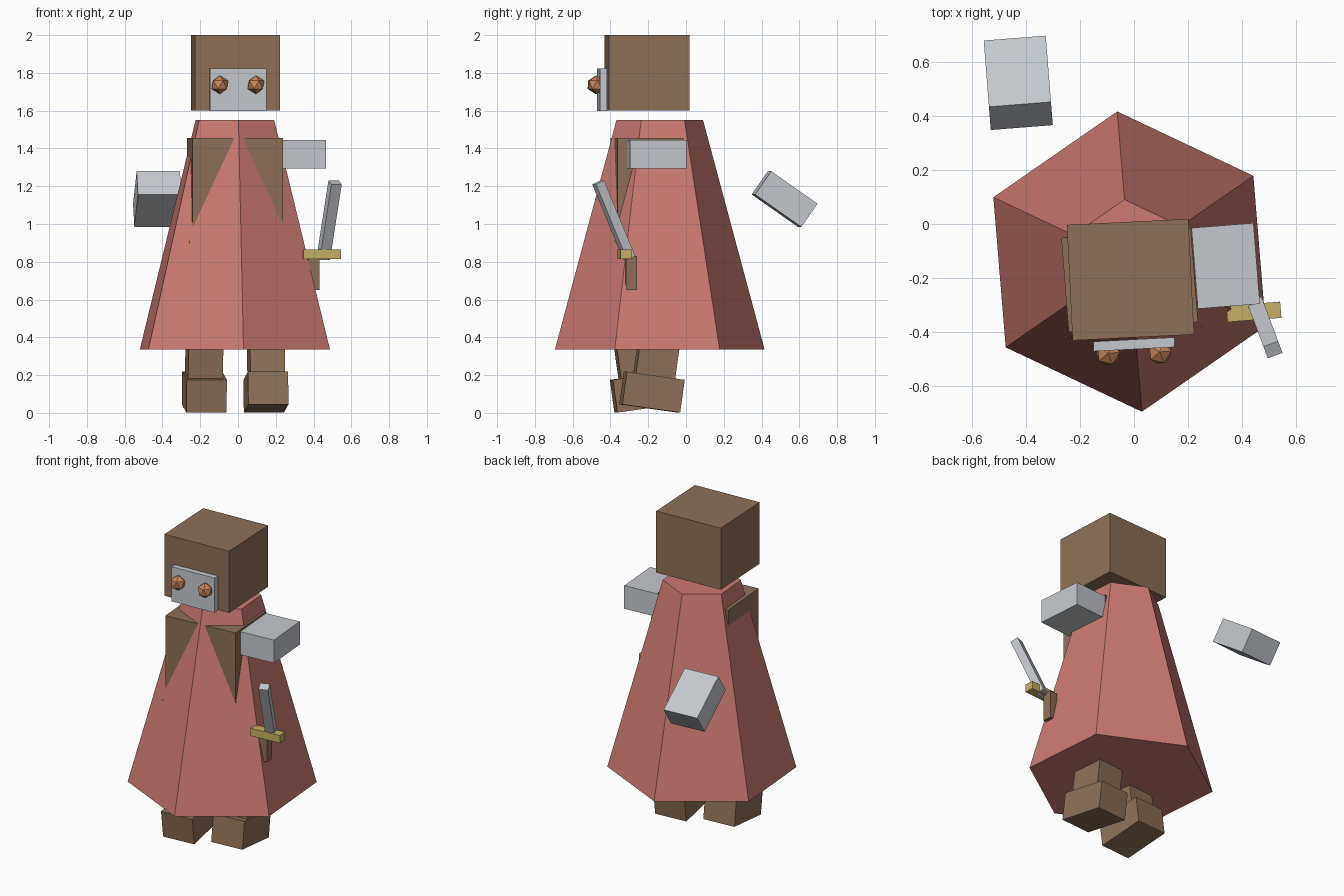
import bpy
from math import radians
from mathutils import Vector

cube = bpy.data.objects.get("Cube")
if cube:
    bpy.data.objects.remove(cube, do_unlink=True)


def material(name, r, g, b):
    m = bpy.data.materials.new(name)
    m.use_nodes = True
    m.diffuse_color = (r, g, b, 1)
    m.node_tree.nodes["Principled BSDF"].inputs["Base Color"].default_value = (r, g, b, 1)
    return m


BROWN = material("brown", 0.27, 0.163, 0.095)
RED = material("faded red", 0.61, 0.195, 0.165)
STEEL = material("pale steel", 0.55, 0.58, 0.62)
GOLD = material("dull gold", 0.57, 0.43, 0.13)
COPPER = material("copper", 0.60, 0.24, 0.10)
YAW = 4.5


def finish(name, mat):
    ob = bpy.context.object
    ob.name = ob.data.name = name
    ob.data.materials.append(mat)
    return ob


def box(name, mat, loc, size, tilt=0, yaw=YAW):
    """Box tilted about its own x axis, then turned about z."""
    bpy.ops.mesh.primitive_cube_add(size=1, location=loc)
    ob = finish(name, mat)
    ob.scale = size
    ob.rotation_euler = (radians(tilt), 0, radians(yaw))
    return ob


# Head, face plate and eyes
box("head", BROWN, (-0.013, -0.206, 1.8), (0.45, 0.428, 0.4), yaw=2.8)
box("face_plate", STEEL, (0, -0.445, 1.712), (0.30, 0.036, 0.225), yaw=3)
for side, x, y in (("right", -0.096, -0.478), ("left", 0.095, -0.473)):
    bpy.ops.mesh.primitive_ico_sphere_add(subdivisions=1, radius=0.049, location=(x, y, 1.737))
    finish(side + "_eye", COPPER).rotation_euler.z = radians(YAW)

# Torso and belt, mostly hidden by the cloak
box("torso", BROWN, (-0.016, -0.207, 1.12), (0.48, 0.35, 0.67))
box("belt", GOLD, (-0.016, -0.207, 0.85), (0.51, 0.385, 0.12))

# Six-sided cloak
bpy.ops.mesh.primitive_cone_add(vertices=6, radius1=0.557, radius2=0.23, depth=1.215,
                                location=(-0.0165, -0.139, 0.9425))
finish("cloak", RED).rotation_euler.z = radians(4.7)

# Shoulder pads, one of them come loose behind
pad = (0.23, 0.30, 0.15)
box("left_shoulder_pad", STEEL, (0.339, -0.155, 1.37), pad)
box("right_shoulder_pad", STEEL, (-0.428, 0.522, 1.132), pad, tilt=-35)

# Legs and feet in mid stride
for side, x, foot_y, leg_y, tilt in (("left", 0.148, -0.18, -0.145, -8),
                                     ("right", -0.178, -0.23, -0.27, 8)):
    box(side + "_foot", BROWN, (x, foot_y, 0.11), (0.213, 0.31, 0.175), tilt)
    box(side + "_leg", BROWN, (x, leg_y, 0.36), (0.185, 0.21, 0.42), tilt)

# Sword
box("sword_grip", BROWN, (0.40, -0.29, 0.74), (0.056, 0.058, 0.18))
box("sword_guard", GOLD, (0.443, -0.325, 0.84), (0.20, 0.06, 0.05))
base, tip = Vector((0.452, -0.30, 0.82)), Vector((0.514, -0.465, 1.22))
blade = box("sword_blade", STEEL, (base + tip) / 2, (0.058, 0.05, (tip - base).length))
blade.rotation_euler = (tip - base).to_track_quat("Z", "Y").to_euler()
